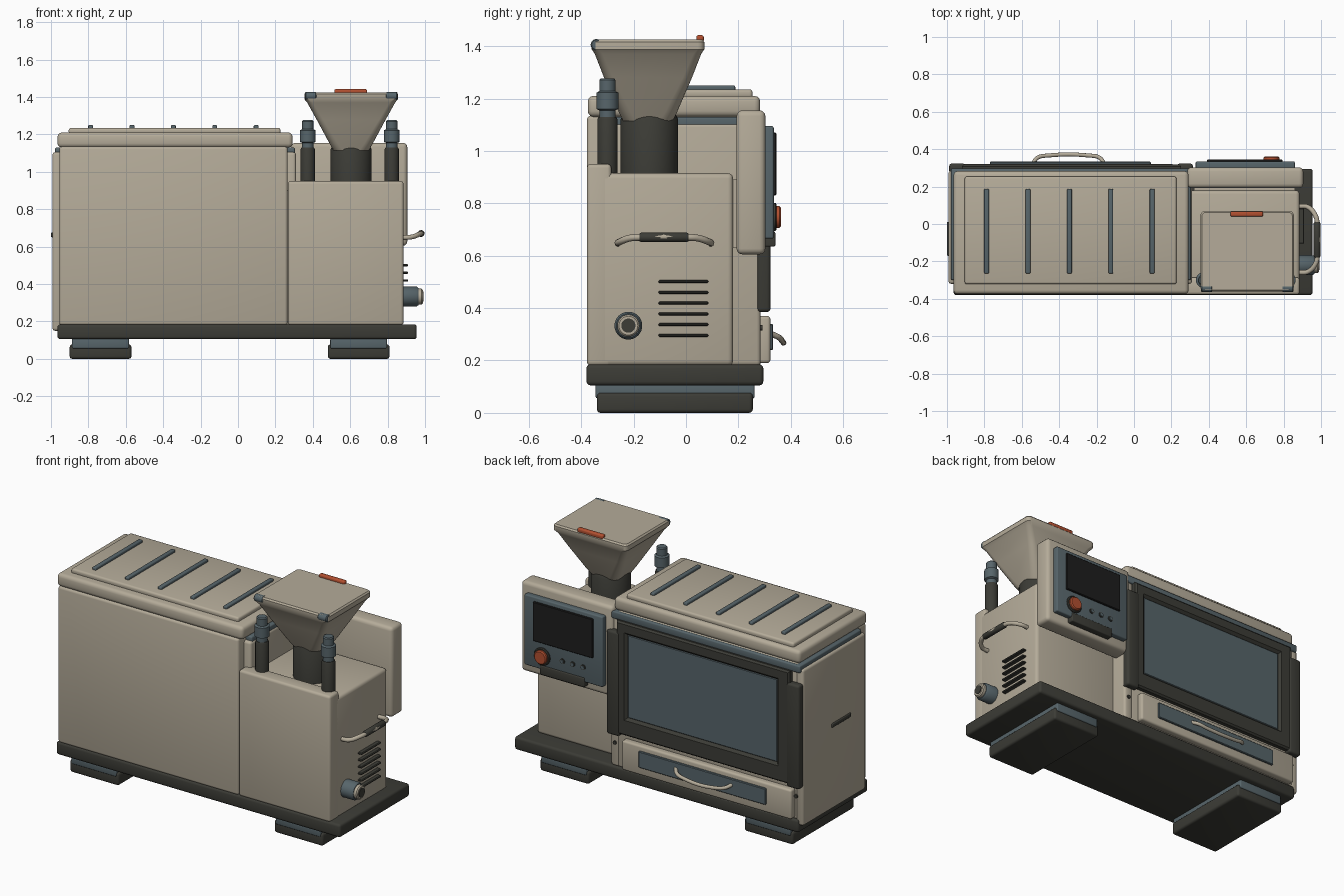
import bpy, bmesh, math
from mathutils import Vector, Matrix

cube = bpy.data.objects.get("Cube")
if cube:
    bpy.data.objects.remove(cube, do_unlink=True)


def material(name, rgb):
    m = bpy.data.materials.new(name)
    m.use_nodes = True
    m.diffuse_color = (*rgb, 1)
    node = next(n for n in m.node_tree.nodes if n.type == 'BSDF_PRINCIPLED')
    node.inputs["Base Color"].default_value = (*rgb, 1)
    node.inputs["Roughness"].default_value = 0.6
    return m


beige = material("warm beige", (0.46, 0.41, 0.32))
slate = material("slate grey", (0.095, 0.13, 0.145))
dark = material("charcoal", (0.045, 0.045, 0.037))
black = material("screen black", (0.013, 0.013, 0.013))
orange = material("burnt orange", (0.45, 0.08, 0.03))


def finish(name, bm, mat):
    bmesh.ops.recalc_face_normals(bm, faces=bm.faces[:])
    mesh = bpy.data.meshes.new(name)
    bm.to_mesh(mesh)
    bm.free()
    ob = bpy.data.objects.new(name, mesh)
    bpy.context.collection.objects.link(ob)
    mesh.materials.append(mat)
    bpy.ops.object.select_all(action='DESELECT')
    ob.select_set(True)
    bpy.context.view_layer.objects.active = ob
    bpy.ops.object.shade_smooth_by_angle(angle=math.radians(35))
    return ob


def box(name, mat, x, y, z, r=0.012, seg=3):
    """Rounded box given its (low, high) range on each axis."""
    bm = bmesh.new()
    bmesh.ops.create_cube(bm, size=1)
    for v in bm.verts:
        v.co = Vector([(a + b) / 2 + c * (b - a) for (a, b), c in zip((x, y, z), v.co)])
    if r:
        bmesh.ops.bevel(bm, geom=bm.edges[:], offset=r, segments=seg,
                        affect='EDGES', profile=0.5)
    return finish(name, bm, mat)


def turned(name, mat, origin, axis, profile, n=32):
    """Solid of revolution; profile is (radius, distance along axis)."""
    rot = Vector((0, 0, 1)).rotation_difference(Vector(axis)).to_matrix().to_4x4()
    bm = bmesh.new()
    rings = [[bm.verts.new((r * math.cos(2 * math.pi * i / n),
                            r * math.sin(2 * math.pi * i / n), h)) for i in range(n)]
             for r, h in profile]
    skin(bm, rings)
    bm.transform(Matrix.Translation(origin) @ rot)
    return finish(name, bm, mat)


def skin(bm, rings):
    n = len(rings[0])
    for a, b in zip(rings, rings[1:]):
        for i in range(n):
            bm.faces.new((a[i], a[(i + 1) % n], b[(i + 1) % n], b[i]))
    bm.faces.new(rings[0][::-1])
    bm.faces.new(rings[-1])


def rod(name, mat, points, radius):
    """Round bar through a smooth path."""
    curve = bpy.data.curves.new(name, 'CURVE')
    curve.dimensions = '3D'
    curve.bevel_depth = radius
    curve.bevel_resolution = 3
    curve.use_fill_caps = True
    s = curve.splines.new('BEZIER')
    s.bezier_points.add(len(points) - 1)
    for p, co in zip(s.bezier_points, points):
        p.co = co
        p.handle_left_type = p.handle_right_type = 'AUTO'
    s.resolution_u = 6
    curve.materials.append(mat)
    ob = bpy.data.objects.new(name, curve)
    bpy.context.collection.objects.link(ob)
    return ob


# Base and feet
box("base", dark, (-0.965, 0.955), (-0.38, 0.295), (0.105, 0.185), 0.015)
for side, x in (("right", -0.735), ("left", 0.645)):
    box(side + "_foot", dark, (x - 0.165, x + 0.165), (-0.34, 0.255), (0, 0.077), 0.014)
    box(side + "_foot_pad", slate, (x - 0.152, x + 0.152), (-0.345, 0.262), (0.055, 0.11), 0.008)

# Main cabinet
box("cabinet", beige, (-0.955, 0.265), (-0.378, 0.285), (0.18, 1.135), 0.015)
box("right_end_panel", beige, (-0.992, -0.94), (-0.32, 0.285), (0.15, 1.105), 0.015)
box("left_end_panel", beige, (0.25, 0.31), (-0.32, 0.285), (0.18, 1.105), 0.015)
box("lid_gasket", slate, (-0.978, 0.304), (-0.3, 0.298), (1.085, 1.13), 0.008)
box("lid", beige, (-0.965, 0.292), (-0.375, 0.283), (1.13, 1.21), 0.022)
box("lid_plate", beige, (-0.905, 0.227), (-0.322, 0.254), (1.2, 1.235), 0.012)
for i in range(5):
    x = -0.788 + 0.2213 * i
    box("lid_rib", slate, (x - 0.013, x + 0.013), (-0.265, 0.188), (1.225, 1.25), 0.006)
box("end_panel_grip", dark, (-1.0, -0.985), (-0.17, 0.012), (0.65, 0.675), 0.006)

# Rear oven door
bm = bmesh.new()
hole = ((-0.83, 0.18), (0.51, 1.015))
outer = ((-0.92, 0.252), (0.4, 1.09))
rings = []
for (xs, zs), y in ((outer, 0.275), (outer, 0.308), (((-0.91, 0.242), (0.41, 1.08)), 0.318),
                    (((-0.845, 0.195), (0.495, 1.03)), 0.318), (hole, 0.303), (hole, 0.28)):
    rings.append([bm.verts.new((x, y, z)) for x, z in
                  ((xs[0], zs[0]), (xs[1], zs[0]), (xs[1], zs[1]), (xs[0], zs[1]))])
skin(bm, rings)
finish("door_frame", bm, dark)
box("door_glass", slate, hole[0], (0.275, 0.306), hole[1], 0.004, 1)
for side, x in (("right", -0.945), ("left", 0.272)):
    box(side + "_door_bar", dark, (x - 0.043, x + 0.043), (0.27, 0.323), (0.385, 1.02), 0.014)

# Drawer below the door
box("drawer", beige, (-0.935, 0.21), (0.27, 0.322), (0.19, 0.37), 0.012)
box("drawer_plate", slate, (-0.77, 0.09), (0.31, 0.333), (0.24, 0.34), 0.004, 1)
rod("drawer_handle", beige, [(-0.54, 0.325, 0.302), (-0.515, 0.355, 0.288), (-0.46, 0.366, 0.275),
                            (-0.24, 0.366, 0.275), (-0.185, 0.355, 0.288), (-0.16, 0.325, 0.302)], 0.011)
for x in (-0.945, 0.28):
    turned("rear_screw", dark, (x, 0.28, 0.325), (0, 1, 0), [(0.011, 0), (0.011, 0.012)], 16)

# Grinder housing
box("housing", beige, (0.262, 0.885), (-0.33, 0.18), (0.18, 0.915), 0.02)
box("housing_front", beige, (0.267, 0.885), (-0.378, -0.285), (0.18, 0.95), 0.015)
for i in range(6):
    z = 0.296 + 0.041 * i
    box("vent_slat", dark, (0.87, 0.91), (-0.105, 0.085), (z - 0.006, z + 0.006), 0.004, 1)
turned("spout", slate, (0.87, -0.22, 0.333), (1, 0, 0),
       [(0.053, 0), (0.053, 0.085), (0.046, 0.095)])
turned("spout_ring", beige, (0.96, -0.22, 0.333), (1, 0, 0),
       [(0.042, 0), (0.042, 0.022), (0.036, 0.028)])
turned("spout_bore", dark, (0.96, -0.22, 0.333), (1, 0, 0), [(0.027, 0), (0.027, 0.032)])

# Carry handle on the left end
rod("side_handle", beige, [(0.88, 0.095, 0.648), (0.93, 0.09, 0.652), (0.972, 0.04, 0.668),
                           (0.98, 0, 0.67), (0.98, -0.17, 0.67), (0.972, -0.21, 0.668),
                           (0.93, -0.255, 0.652), (0.88, -0.26, 0.648)], 0.013)
turned("side_handle_grip", dark, (0.979, -0.178, 0.67), (0, 1, 0),
       [(0.014, 0), (0.018, 0.006), (0.018, 0.182), (0.014, 0.188)])

# Control box on the rear
box("control_bracket", beige, (0.32, 0.86), (0.15, 0.22), (0.63, 0.89), 0)
box("control_box", beige, (0.285, 0.905), (0.193, 0.303), (0.605, 1.155), 0.022)
box("control_panel", slate, (0.33, 0.86), (0.29, 0.335), (0.665, 1.095), 0.008)
box("screen", black, (0.39, 0.795), (0.32, 0.345), (0.83, 1.07), 0.004, 1)
box("control_tab", dark, (0.45, 0.75), (0.29, 0.341), (0.635, 0.692), 0.006)
turned("knob_ring", dark, (0.735, 0.33, 0.748), (0, 1, 0), [(0.053, 0), (0.053, 0.012), (0.048, 0.016)])
turned("knob", orange, (0.735, 0.33, 0.748), (0, 1, 0), [(0.042, 0), (0.042, 0.026), (0.036, 0.032)])
for x in (0.46, 0.53, 0.6):
    turned("panel_button", dark, (x, 0.33, 0.755), (0, 1, 0), [(0.016, 0), (0.016, 0.01)], 16)
    turned("panel_button_cap", slate, (x, 0.33, 0.755), (0, 1, 0), [(0.011, 0), (0.011, 0.014)], 16)

# Hopper with its neck
turned("hopper_neck", dark, (0.605, -0.14, 0.9), (0, 0, 1), [(0.11, 0), (0.11, 0.22), (0.1, 0.24)], 40)
bm = bmesh.new()
rings = []
for hx, hy, r, z in ((0.095, 0.095, 0.05, 1.115), (0.115, 0.112, 0.045, 1.15),
                     (0.185, 0.168, 0.035, 1.28), (0.235, 0.203, 0.03, 1.37),
                     (0.25, 0.215, 0.025, 1.388), (0.25, 0.215, 0.025, 1.416),
                     (0.242, 0.207, 0.02, 1.425)):
    ring = []
    for k, (sx, sy) in enumerate(((1, 1), (-1, 1), (-1, -1), (1, -1))):
        for j in range(5):
            a = math.pi / 2 * (k + j / 4)
            ring.append(bm.verts.new((0.605 + sx * (hx - r) + r * math.cos(a),
                                      -0.145 + sy * (hy - r) + r * math.sin(a), z)))
    rings.append(ring)
skin(bm, rings)
finish("hopper", bm, beige)
box("hopper_lid_grip", orange, (0.515, 0.69), (0.04, 0.068), (1.415, 1.442), 0.008)
for side, x in (("right", 0.358), ("left", 0.79)):
    turned(side + "_hopper_hinge", slate, (x, -0.342, 1.405), (1, 0, 0),
           [(0.018, 0), (0.022, 0.005), (0.022, 0.057), (0.018, 0.062)], 20)

# Front posts with collars
for side, x in (("right", 0.373), ("left", 0.822)):
    turned(side + "_post", dark, (x, -0.3, 0.9), (0, 0, 1), [(0.038, 0), (0.038, 0.22), (0.034, 0.23)])
    turned(side + "_post_cap", slate, (x, -0.3, 1.12), (0, 0, 1),
           [(0.031, 0), (0.031, 0.035), (0.042, 0.04), (0.042, 0.102),
            (0.031, 0.108), (0.031, 0.15), (0.026, 0.156)])
